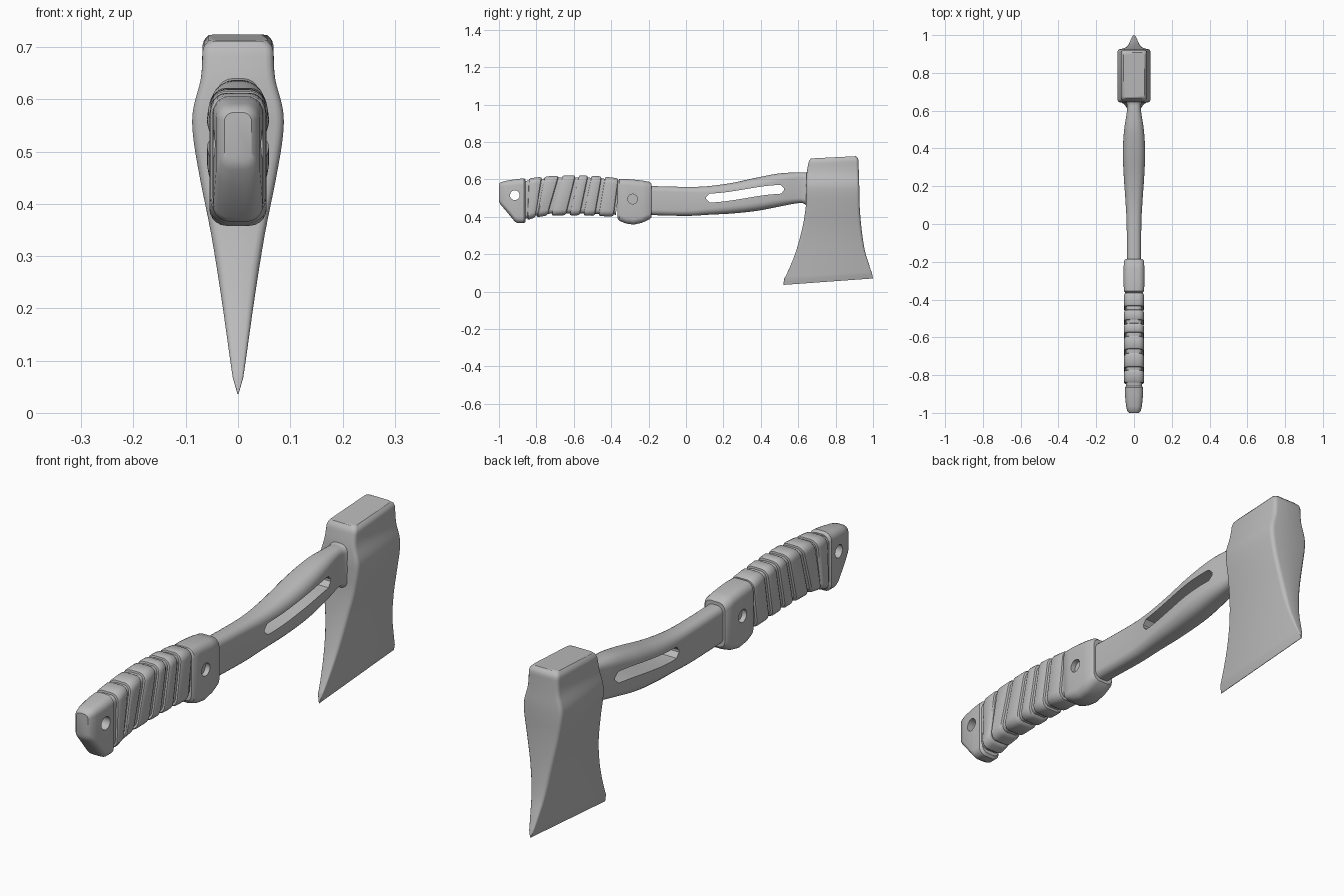
import bpy, bmesh, math
from mathutils import Vector, Matrix

cube = bpy.data.objects.get("Cube")
if cube:
    bpy.data.objects.remove(cube)

steel = bpy.data.materials.new("plain grey")
steel.use_nodes = True
GREY = (0.5, 0.5, 0.5, 1)
steel.diffuse_color = GREY
steel.node_tree.nodes["Principled BSDF"].inputs["Base Color"].default_value = GREY


def finish(name, bm):
    bmesh.ops.recalc_face_normals(bm, faces=bm.faces)
    mesh = bpy.data.meshes.new(name)
    bm.to_mesh(mesh)
    bm.free()
    obj = bpy.data.objects.new(name, mesh)
    bpy.context.collection.objects.link(obj)
    mesh.materials.append(steel)
    return obj


def smooth(obj, angle=35):
    bpy.ops.object.select_all(action="DESELECT")
    obj.select_set(True)
    bpy.context.view_layer.objects.active = obj
    bpy.ops.object.shade_smooth_by_angle(angle=math.radians(angle))


def rounded_rect(u0, u1, v0, v1, r, seg):
    """Corner-rounded rectangle as (u, v) pairs."""
    pts = []
    corners = [(u1 - r, v1 - r), (u0 + r, v1 - r), (u0 + r, v0 + r), (u1 - r, v0 + r)]
    for i, (cu, cv) in enumerate(corners):
        for j in range(seg + 1):
            a = math.pi / 2 * (i + j / seg)
            pts.append((cu + r * math.cos(a), cv + r * math.sin(a)))
    return pts


def resample(rows, steps):
    """Catmull-Rom interpolation between rows of numbers."""
    out = []
    for i in range(len(rows) - 1):
        quad = [Vector(rows[max(0, min(len(rows) - 1, i + k))]) for k in (-1, 0, 1, 2)]
        p0, p1, p2, p3 = quad
        for s in range(steps):
            t = s / steps
            out.append(p1 + ((p2 - p0) * t + (2 * p0 - 5 * p1 + 4 * p2 - p3) * t * t
                             + (3 * p1 - p0 - 3 * p2 + p3) * t ** 3) / 2)
    return out + [Vector(rows[-1])]


def loft(name, rings):
    bm = bmesh.new()
    loops = [[bm.verts.new(p) for p in ring] for ring in rings]
    n = len(loops[0])
    for a, b in zip(loops, loops[1:]):
        for i in range(n):
            j = (i + 1) % n
            bm.faces.new((a[i], a[j], b[j], b[i]))
    bm.faces.new(loops[0])
    bm.faces.new(loops[-1])
    return finish(name, bm)


def slant(y):
    """Lean of the wrap: none at the butt, most in the middle."""
    return 0.3 * (y + 0.86) / 0.16 if y < -0.7 else 0.3 - 0.5 * (y + 0.7)


def bar(name, rows, roundness=0.75, lean=False):
    """Loft along y from rows of (y, bottom, top, half width)."""
    rings = []
    for y, lo, hi, w in rows:
        k = slant(y) if lean else 0
        pts = rounded_rect(-w, w, lo, hi, roundness * w, 5)
        rings.append([(x, y + k * (z - hi), z) for x, z in pts])
    return loft(name, rings)


def cut(obj, cutter):
    mod = obj.modifiers.new("cut", "BOOLEAN")
    mod.operation = "DIFFERENCE"
    mod.solver = "EXACT"
    mod.object = cutter
    cutter.hide_render = True
    bpy.context.view_layer.objects.active = obj
    bpy.ops.object.modifier_apply(modifier=mod.name)
    bpy.data.objects.remove(cutter)


def drill(obj, x, y, z, r, depth):
    bm = bmesh.new()
    place = Matrix.Translation((x, y, z)) @ Matrix.Rotation(math.pi / 2, 4, "Y")
    bmesh.ops.create_cone(bm, cap_ends=True, segments=24, radius1=r, radius2=r,
                          depth=depth, matrix=place)
    cut(obj, finish("drill", bm))


# Axe head: rows of (z, heel y, toe y, half width, edge curve, top tilt)
body = resample([
    (0.04, 0.525, 0.995, 0.010, 0.75, 0), (0.12, 0.555, 0.978, 0.019, 0.4, 0),
    (0.22, 0.59, 0.955, 0.032, 0.1, 0), (0.34, 0.622, 0.938, 0.051, 0, 0),
    (0.45, 0.64, 0.929, 0.073, 0, 0), (0.53, 0.643, 0.927, 0.086, 0, 0),
    (0.58, 0.643, 0.926, 0.086, 0, 0), (0.64, 0.646, 0.924, 0.071, 0, 0),
    (0.697, 0.655, 0.922, 0.068, 0, 0.05)], 4)
rows = [(0, 0.52, 1.0, 0.001, 0.9, 0)] + body + [(0.708, 0.659, 0.918, 0.065, 0, 0.05),
                                                (0.718, 0.668, 0.908, 0.056, 0, 0.05)]
rings = []
for z, y0, y1, w, curve, tilt in rows:
    pts = rounded_rect(-w, w, y0, y1, min(0.016, 0.4 * w), 3)
    rings.append([(x, y, z + curve * (y - 0.72) ** 2 + tilt * (y - 0.79)) for x, y in pts])
smooth(loft("axe_head", rings), 40)

# Shaft with a long curved slot
shaft = bar("shaft", resample([
    (-0.21, 0.41, 0.565, 0.037), (0.0, 0.405, 0.56, 0.039), (0.12, 0.411, 0.564, 0.045),
    (0.25, 0.418, 0.582, 0.054), (0.38, 0.432, 0.61, 0.059), (0.5, 0.455, 0.632, 0.052),
    (0.6, 0.473, 0.637, 0.037), (0.635, 0.468, 0.637, 0.038), (0.66, 0.44, 0.645, 0.05)], 5))
bm = bmesh.new()
top, low = [], []
for i in range(25):
    t = i / 24
    y = 0.108 + 0.417 * t
    mid = 0.5 + 0.047 * t * t * (3 - 2 * t)
    end = min(y - 0.108, 0.525 - y)
    half = 0.024 * math.sqrt(max(0.04, 1 - max(0, 1 - end / 0.024) ** 2))
    top.append((y, mid + half))
    low.append((y, mid - half))
outline = [bm.verts.new((-0.2, y, z)) for y, z in top + low[::-1]]
face = bm.faces.new(outline)
side = bmesh.ops.extrude_face_region(bm, geom=[face])["geom"]
bmesh.ops.translate(bm, vec=(0.4, 0, 0), verts=[v for v in side if isinstance(v, bmesh.types.BMVert)])
cut(shaft, finish("slot_cutter", bm))
smooth(shaft)

# Grip collar with a shallow round recess on each side
collar = bar("grip_collar", [
    (-0.365, 0.39, 0.592, 0.046), (-0.356, 0.378, 0.602, 0.053), (-0.32, 0.364, 0.602, 0.055),
    (-0.28, 0.358, 0.599, 0.055), (-0.235, 0.368, 0.594, 0.055), (-0.196, 0.386, 0.587, 0.053),
    (-0.185, 0.398, 0.578, 0.045)], 0.6)
for s in (-1, 1):
    drill(collar, s * 0.055, -0.285, 0.495, 0.026, 0.04)
smooth(collar)


# Grip profile shared by the core and the ribs
def grip(y, inset):
    t = (y + 0.6) / 0.25
    return (y, 0.408 - 0.028 * t * t * (1 if t < 0 else 0.3) + inset,
            0.622 - 0.018 * t * t - inset, 0.053 - inset)


smooth(bar("grip_core", [grip(-0.872 + 0.052 * i, 0.011) for i in range(11)], 0.6, True))

# Slanted wrap ribs
spans = [(-0.84, -0.772), (-0.757, -0.682), (-0.662, -0.592), (-0.574, -0.525),
         (-0.507, -0.452), (-0.434, -0.362)]
for i, (a, b) in enumerate(spans):
    smooth(bar(f"grip_rib_{i + 1}", [grip(a, 0.012), grip(a + 0.002, 0.004), grip(a + 0.01, 0),
                                    grip(b - 0.01, 0), grip(b - 0.002, 0.004), grip(b, 0.012)],
               0.6, True))

# Pommel with a lanyard hole
pommel = bar("pommel", [
    (-1.0, 0.482, 0.575, 0.026), (-0.992, 0.465, 0.584, 0.035), (-0.965, 0.435, 0.592, 0.042),
    (-0.915, 0.374, 0.6, 0.047), (-0.9, 0.366, 0.602, 0.048), (-0.866, 0.366, 0.606, 0.048),
    (-0.857, 0.376, 0.597, 0.04)], 0.65)
drill(pommel, 0, -0.915, 0.515, 0.026, 0.4)
smooth(pommel)
